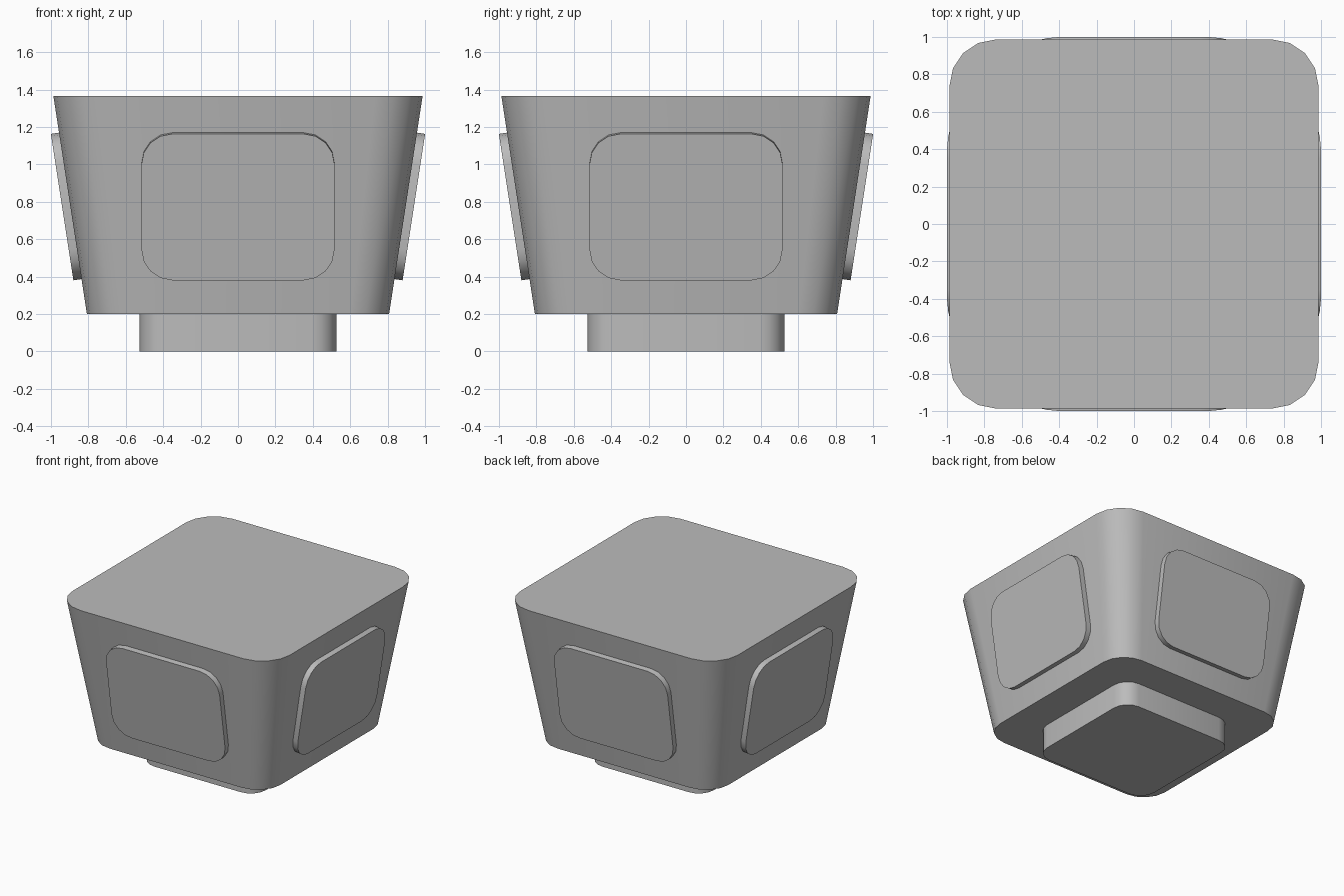
import bpy, bmesh, math
from mathutils import Matrix, Vector

cube = bpy.data.objects.get("Cube")
if cube:
    bpy.data.objects.remove(cube, do_unlink=True)

grey = bpy.data.materials.new("grey")
grey.use_nodes = True
colour = (0.5, 0.5, 0.5, 1)
grey.diffuse_color = colour
grey.node_tree.nodes["Principled BSDF"].inputs["Base Color"].default_value = colour


def rounded_rect(half_x, half_y, radius, z, steps=4):
    """Outline of a rounded rectangle, counter-clockwise."""
    points = []
    for quarter, (sx, sy) in enumerate([(1, 1), (-1, 1), (-1, -1), (1, -1)]):
        for i in range(steps + 1):
            a = math.pi / 2 * (quarter + i / steps)
            points.append(Vector((sx * (half_x - radius) + radius * math.cos(a),
                                  sy * (half_y - radius) + radius * math.sin(a), z)))
    return points


def loft(name, bottom, top, matrix=Matrix()):
    """Closed solid between two outlines."""
    bm = bmesh.new()
    low = [bm.verts.new(matrix @ p) for p in bottom]
    high = [bm.verts.new(matrix @ p) for p in top]
    bm.faces.new(low[::-1])
    bm.faces.new(high)
    for i in range(len(low)):
        j = (i + 1) % len(low)
        bm.faces.new((low[i], low[j], high[j], high[i]))
    mesh = bpy.data.meshes.new(name)
    bm.to_mesh(mesh)
    bm.free()
    mesh.materials.append(grey)
    obj = bpy.data.objects.new(name, mesh)
    bpy.context.collection.objects.link(obj)
    bpy.ops.object.select_all(action="DESELECT")
    obj.select_set(True)
    bpy.context.view_layer.objects.active = obj
    bpy.ops.object.shade_smooth_by_angle(angle=math.radians(30))
    return obj


# Foot and tapered body
FOOT_TOP, BODY_TOP = 0.2, 1.365
LOW, HIGH = 0.808, 0.987
loft("foot", rounded_rect(0.526, 0.526, 0.133, 0),
     rounded_rect(0.526, 0.526, 0.133, FOOT_TOP))
loft("body", rounded_rect(LOW, LOW, 0.205, FOOT_TOP),
     rounded_rect(HIGH, HIGH, 0.25, BODY_TOP))

# Raised panel on each sloping wall
slope = (HIGH - LOW) / (BODY_TOP - FOOT_TOP)
panel_z = 0.778
wall = LOW + slope * (panel_z - FOOT_TOP)
tilt = Matrix.Rotation(math.pi / 2 + math.atan(slope), 4, "X")
place = Matrix.Translation((0, -wall, panel_z)) @ tilt
for i, side in enumerate(["front", "left", "back", "right"]):
    loft(side + "_panel", rounded_rect(0.516, 0.396, 0.165, -0.02),
         rounded_rect(0.516, 0.396, 0.165, 0.044),
         Matrix.Rotation(i * math.pi / 2, 4, "Z") @ place)
